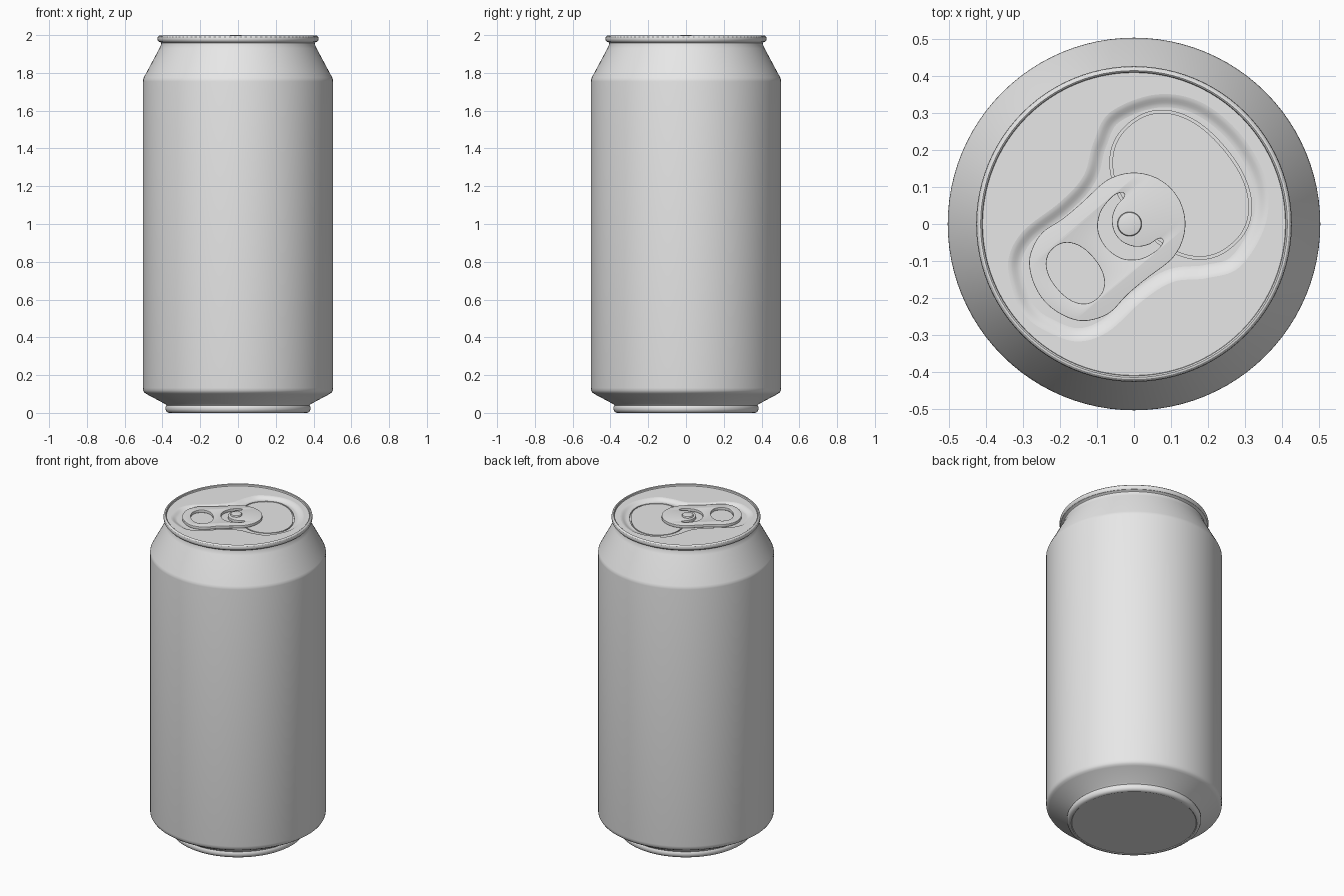
import bpy
import bmesh
from math import cos, sin, pi, radians
from mathutils import Vector, Matrix

cube = bpy.data.objects.get("Cube")
if cube:
    bpy.data.objects.remove(cube, do_unlink=True)

TURN = radians(40)      # direction of the tab and mouth on the lid
LID_Z = 1.985
FLOOR_Z = 1.971

metal = bpy.data.materials.new("plain_grey_metal")
metal.use_nodes = True
metal.diffuse_color = (0.8, 0.8, 0.8, 1)
metal.node_tree.nodes["Principled BSDF"].inputs["Base Color"].default_value = (0.8, 0.8, 0.8, 1)


def finish(obj, bm):
    """Clean the mesh, colour it and smooth its gentle edges."""
    bmesh.ops.remove_doubles(bm, verts=bm.verts, dist=0.00005)
    bmesh.ops.recalc_face_normals(bm, faces=bm.faces)
    bm.to_mesh(obj.data)
    bm.free()
    obj.data.materials.clear()
    obj.data.materials.append(metal)
    bpy.ops.object.select_all(action='DESELECT')
    obj.select_set(True)
    bpy.context.view_layer.objects.active = obj
    bpy.ops.object.shade_smooth_by_angle(angle=radians(32))


def new_object(name, bm):
    obj = bpy.data.objects.new(name, bpy.data.meshes.new(name))
    bpy.context.collection.objects.link(obj)
    finish(obj, bm)
    return obj


def lathe(name, profile, steps=96):
    bm = bmesh.new()
    verts = [bm.verts.new((r, 0, z)) for r, z in profile]
    edges = [bm.edges.new(pair) for pair in zip(verts, verts[1:])]
    bmesh.ops.spin(bm, geom=verts + edges, cent=(0, 0, 0), axis=(0, 0, 1),
                   angle=2 * pi, steps=steps)
    return new_object(name, bm)


def plate(name, loops, bottom, top, bevel=0.0):
    """Flat sheet from closed outlines; inner outlines become holes."""
    curve = bpy.data.curves.new(name, 'CURVE')
    curve.dimensions = '2D'
    curve.fill_mode = 'BOTH'
    curve.extrude = (top - bottom) / 2 - bevel
    curve.bevel_depth = bevel
    curve.bevel_resolution = 2
    for loop in loops:
        spline = curve.splines.new('POLY')
        spline.points.add(len(loop) - 1)
        for point, p in zip(spline.points, loop):
            point.co = (p.x, p.y, 0, 1)
        spline.use_cyclic_u = True
    obj = bpy.data.objects.new(name, curve)
    bpy.context.collection.objects.link(obj)
    bpy.ops.object.select_all(action='DESELECT')
    obj.select_set(True)
    bpy.context.view_layer.objects.active = obj
    bpy.ops.object.convert(target='MESH')
    obj = bpy.context.view_layer.objects.active
    bm = bmesh.new()
    bm.from_mesh(obj.data)
    bm.transform(Matrix.Translation((0, 0, (top + bottom) / 2)) @ Matrix.Rotation(TURN, 4, 'Z'))
    finish(obj, bm)
    return obj


def mirrored_loop(half, cuts=8):
    """Mirror a half outline across its axis and round it off."""
    pts = [Vector(p) for p in half]
    pts += [Vector((p.x, -p.y)) for p in pts[-2:0:-1]]
    n, out = len(pts), []
    for i in range(n):
        a, b, c, d = (pts[(i + k) % n] for k in (-1, 0, 1, 2))
        for k in range(cuts):
            t = k / cuts
            out.append(b + (c - a) * (t / 2) + (2 * a - 5 * b + 4 * c - d) * (t * t / 2)
                       + (3 * b - a - 3 * c + d) * (t ** 3 / 2))
    return out


def oval(cx, ru, rv, power=2.0, count=96):
    def bend(value):
        return abs(value) ** (2 / power) * (1 if value >= 0 else -1)
    angles = [2 * pi * i / count for i in range(count)]
    return [Vector((cx + ru * bend(cos(a)), rv * bend(sin(a)))) for a in angles]


def inset(loop, amount):
    out = []
    for i, p in enumerate(loop):
        t = (loop[(i + 1) % len(loop)] - loop[i - 1]).normalized()
        out.append(p + Vector((-t.y, t.x)) * amount)
    return out


# Can shell: flat base, stepped foot, straight wall, sloping shoulder, rolled rim
lathe("can_body", [
    (0, 0.004), (0.356, 0.004), (0.36, 0), (0.37, 0.001), (0.379, 0.007),
    (0.384, 0.018), (0.384, 0.032), (0.379, 0.04), (0.386, 0.047),
    (0.485, 0.1), (0.496, 0.108), (0.502, 0.118), (0.504, 0.132),
    (0.504, 1.755), (0.503, 1.764), (0.499, 1.775),
    (0.416, 1.93), (0.409, 1.945), (0.407, 1.958), (0.412, 1.963),
    (0.421, 1.966), (0.426, 1.973), (0.427, 1.982), (0.425, 1.991),
    (0.42, 1.996), (0.415, 1.997), (0.411, 1.994), (0.409, LID_Z - 0.004)])

# Lid with a soft-walled sunken area
sunken = mirrored_loop([
    (0.377, 0), (0.35, 0.137), (0.271, 0.23), (0.145, 0.273), (0.057, 0.239),
    (-0.02, 0.188), (-0.115, 0.174), (-0.243, 0.178), (-0.325, 0.142),
    (-0.372, 0.06), (-0.385, 0)])
plate("lid_panel", [oval(0, 0.41, 0.41), sunken], LID_Z - 0.003, LID_Z)

bm = bmesh.new()
rings = []
for step in range(7):
    t = step / 6
    z = LID_Z + (FLOOR_Z - LID_Z) * t * t * (3 - 2 * t)
    rings.append([bm.verts.new((p.x, p.y, z)) for p in inset(sunken, 0.036 * t)])
for upper, lower in zip(rings, rings[1:]):
    for i in range(len(upper)):
        bm.faces.new((upper[i - 1], upper[i], lower[i], lower[i - 1]))
bm.transform(Matrix.Rotation(TURN, 4, 'Z'))
new_object("sunken_wall", bm)

# Sunken floor, mouth flap and the groove between them
mouth = oval(0.165, 0.157, 0.218, power=2.25)
plate("sunken_floor", [inset(sunken, 0.036), mouth], FLOOR_Z - 0.008, FLOOR_Z)
plate("mouth_flap", [inset(mouth, 0.007)], FLOOR_Z - 0.008, FLOOR_Z)
plate("groove_floor", [inset(mouth, -0.01)], FLOOR_Z - 0.012, FLOOR_Z - 0.008)

# Pull tab with finger hole and curved slot around the rivet
front = [(0.137 * cos(a), 0.137 * sin(a)) for a in (radians(d) for d in range(0, 91, 15))]
tab = mirrored_loop(front + [(-0.07, 0.133), (-0.137, 0.133), (-0.2, 0.14),
                             (-0.245, 0.128), (-0.282, 0.102), (-0.308, 0.055), (-0.318, 0)])
finger_hole = oval(-0.207, 0.066, 0.092, power=2.2)
slot_half = [(-0.1, 0), (-0.087, 0.05), (-0.05, 0.084), (0, 0.096), (0.028, 0.09),
             (0.034, 0.078), (0.022, 0.07), (-0.005, 0.066), (-0.033, 0.05),
             (-0.05, 0.025), (-0.055, 0)]
slot = mirrored_loop(slot_half)
plate("pull_tab", [tab, finger_hole, slot], FLOOR_Z + 0.002, 1.99, bevel=0.002)

# Rivet holding the tab
rivet = lathe("rivet", [(0.033, FLOOR_Z), (0.033, 1.996), (0.031, 1.999), (0.028, 2.0), (0, 2.0)], 32)
rivet.location.x = -0.012
